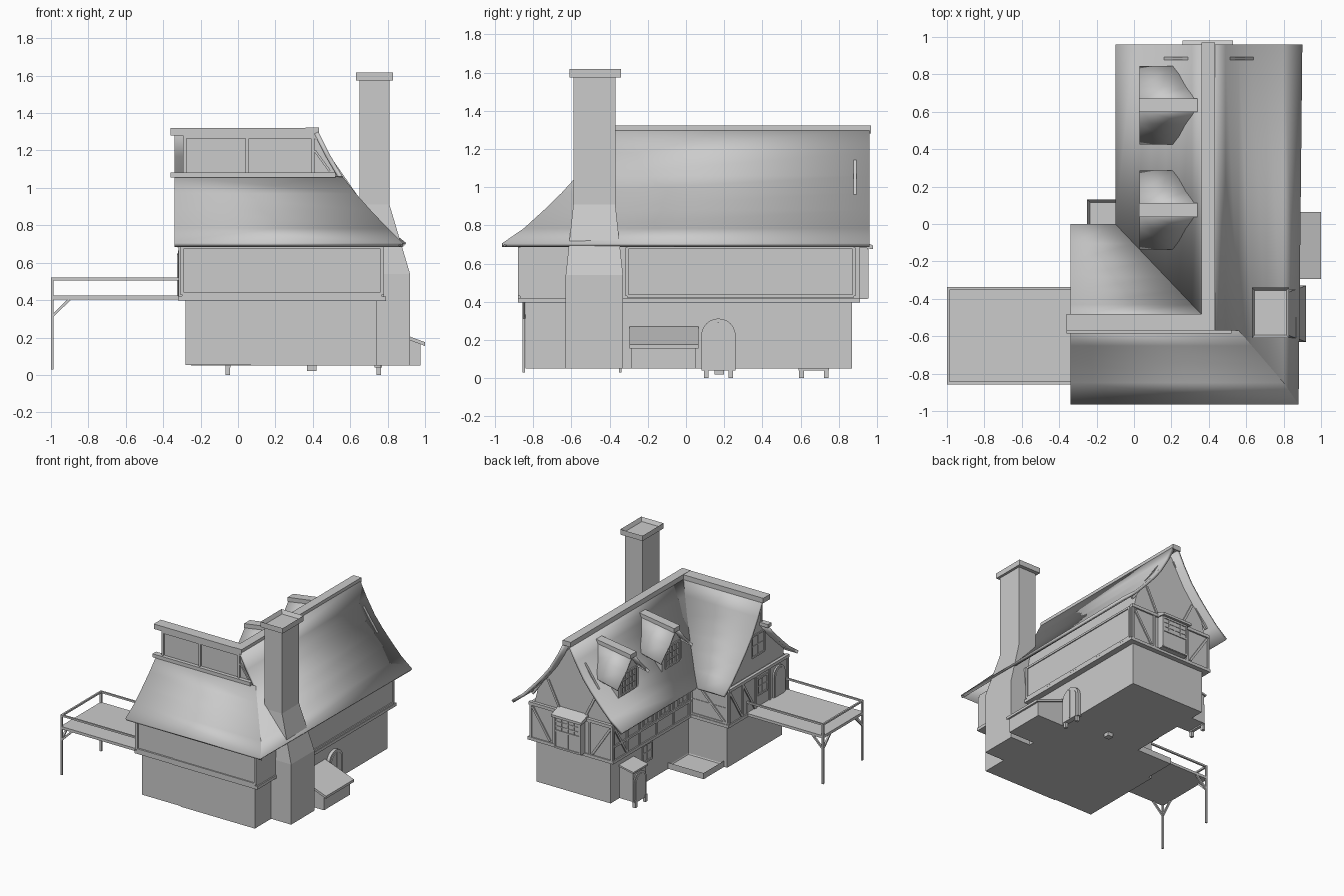
import bpy, bmesh, math
from mathutils import Vector

if "Cube" in bpy.data.objects:
    bpy.data.objects.remove(bpy.data.objects["Cube"], do_unlink=True)

grey = bpy.data.materials.new("plain_grey")
grey.use_nodes = True
grey.diffuse_color = (0.6, 0.6, 0.6, 1)
grey.node_tree.nodes["Principled BSDF"].inputs["Base Color"].default_value = (0.6, 0.6, 0.6, 1)


def finish(name, bm, recalc=True):
    if recalc:
        bmesh.ops.recalc_face_normals(bm, faces=bm.faces[:])
    mesh = bpy.data.meshes.new(name)
    bm.to_mesh(mesh)
    bm.free()
    mesh.materials.append(grey)
    ob = bpy.data.objects.new(name, mesh)
    bpy.context.collection.objects.link(ob)
    return ob


def prism(name, pts, axis, a, b):
    """Extrude a flat outline along an axis from a to b."""
    place = {"x": lambda u, v, t: (t, u, v), "y": lambda u, v, t: (u, t, v),
             "z": lambda u, v, t: (u, v, t)}[axis]
    bm = bmesh.new()
    lo = [bm.verts.new(place(u, v, a)) for u, v in pts]
    hi = [bm.verts.new(place(u, v, b)) for u, v in pts]
    bm.faces.new(lo)
    bm.faces.new(hi)
    for i in range(len(pts)):
        j = (i + 1) % len(pts)
        bm.faces.new((lo[i], lo[j], hi[j], hi[i]))
    return finish(name, bm)


def box(name, x0, x1, y0, y1, z0, z1):
    return prism(name, [(x0, y0), (x1, y0), (x1, y1), (x0, y1)], "z", z0, z1)


def tray(name, x0, x1, y0, y1, z0, z1, rim, depth):
    """Box with a sunken top."""
    ob = box(name, x0, x1, y0, y1, z0, z1)
    bm = bmesh.new()
    bm.from_mesh(ob.data)
    top = max(bm.faces, key=lambda f: f.calc_center_median().z)
    bmesh.ops.inset_individual(bm, faces=[top], thickness=rim)
    bmesh.ops.translate(bm, verts=top.verts[:], vec=(0, 0, -depth))
    bm.to_mesh(ob.data)
    bm.free()


def beam(name, p, q, w=0.018):
    """Square bar between two points."""
    p, q = Vector(p), Vector(q)
    bm = bmesh.new()
    bmesh.ops.create_cube(bm, size=1)
    bmesh.ops.scale(bm, verts=bm.verts, vec=(w, w, (q - p).length))
    ob = finish(name, bm)
    ob.rotation_mode = "QUATERNION"
    ob.rotation_quaternion = (q - p).to_track_quat("Z", "Y")
    ob.location = (p + q) / 2


def sheet(name, rows, thick=0.024):
    """Roof slope: each row is a left and right point, thickened downward."""
    bm = bmesh.new()
    vs = [[bm.verts.new(c) for c in row] for row in rows]
    for a, b in zip(vs, vs[1:]):
        bm.faces.new((a[0], a[1], b[1], b[0]))
    bm.normal_update()
    for f in bm.faces:
        if f.normal.z < 0:
            f.normal_flip()
    ob = finish(name, bm, False)
    mod = ob.modifiers.new("thickness", "SOLIDIFY")
    mod.thickness = thick
    mod.offset = -1
    bpy.ops.object.select_all(action="DESELECT")
    ob.select_set(True)
    bpy.context.view_layer.objects.active = ob
    bpy.ops.object.shade_smooth_by_angle(angle=math.radians(30))


def wall(axis, pos):
    return (lambda u, z: (pos, u, z)) if axis == "x" else (lambda u, z: (u, pos, z))


def window(name, on, u0, u1, z0, z1, cols, rows, w=0.014):
    for i in range(cols + 1):
        u = u0 + (u1 - u0) * i / cols
        beam(name + "_upright", on(u, z0), on(u, z1), w if i in (0, cols) else w * .6)
    for i in range(rows + 1):
        z = z0 + (z1 - z0) * i / rows
        beam(name + "_crossbar", on(u0, z), on(u1, z), w if i in (0, rows) else w * .6)


# Lower storey and overhanging upper storey
box("lower_main_walls", 0.07, 0.74, -0.84, 0.87, 0.05, 0.41)
box("lower_wing_walls", -0.28, 0.72, -0.835, -0.13, 0.052, 0.41)
box("upper_main_walls", 0.03, 0.78, -0.87, 0.90, 0.41, 0.70)
box("upper_wing_walls", -0.31, 0.76, -0.865, -0.10, 0.412, 0.70)
box("main_floor_beam", 0.02, 0.79, -0.88, 0.91, 0.395, 0.42)
box("wing_floor_beam", -0.32, 0.77, -0.878, -0.09, 0.397, 0.422)
box("floor_block", 0.37, 0.42, 0.15, 0.20, 0.02, 0.06)

# Roof: offset from the ridge and height, ridge lines at RX and RY
RX, RY = 0.40, -0.525
slope = [(0.03, 1.30), (0.09, 1.18), (0.16, 1.06), (0.23, 0.97), (0.31, 0.88), (0.40, 0.785), (0.50, 0.705)]


def hip(d):
    return -0.57 - max(0, d - 0.16) * 1.16


def valley(d):
    return RY + d * 1.05


sheet("east_roof", [((RX + d, 0.96, z), (RX + d - max(0, d - .4) * .2, hip(d), z)) for d, z in slope])
sheet("west_roof", [((RX - d, 0.96, z), (RX - d, valley(d), z)) for d, z in slope])
sheet("wing_back_roof", [((-0.34, valley(d), z), (RX - d, valley(d), z)) for d, z in slope])
sheet("front_roof", [((-0.34, hip(d), z), (RX + d - max(0, d - .4) * .2, hip(d), z)) for d, z in slope[2:]])
box("main_ridge_cap", 0.36, 0.432, -0.57, 0.97, 1.282, 1.322)
box("wing_ridge_cap", -0.36, 0.43, -0.57, -0.48, 1.28, 1.32)

# Gable bodies under the roof
low = [(d, z - 0.04) for d, z in slope if d < 0.36]
prism("main_gable", [(RX - .35, .68), (RX + .35, .68)] + [(RX + d, z) for d, z in low[::-1]]
      + [(RX - d, z) for d, z in low], "y", -0.552, 0.885)
prism("wing_gable", [(-.85, .68), (-.12, .68)] + [(valley(d), z) for d, z in low[::-1]]
      + [(-.555, 1.27), (-.555, 1.04), (-.85, .75)], "x", -0.285, 0.40)

# High window strip above the front roof
strip = wall("y", -0.558)
box("strip_sill", -0.36, 0.52, -0.585, -0.54, 1.055, 1.083)
beam("strip_head", strip(-.28, 1.272), strip(.42, 1.272))
for x in (-0.285, 0.05, 0.40):
    beam("strip_post", strip(x, 1.07), strip(x, 1.28))
beam("strip_rake", strip(.43, 1.26), strip(.54, 1.07))
beam("strip_inner_rake", strip(.41, 1.20), strip(.49, 1.09), 0.012)

# Dormers on the west slope
for y in (0.075, 0.635):
    prism("dormer_body", [(y - .13, .80), (y + .13, .80), (y + .13, 1.02), (y + .03, 1.14),
                          (y - .03, 1.14), (y - .13, 1.02)], "x", 0.075, 0.30)
    for s in (-1, 1):
        sheet("dormer_roof", [((.03, y + s * .02, 1.175), (.345, y + s * .02, 1.225)),
                              ((.03, y + s * .10, 1.08), (.29, y + s * .10, 1.125)),
                              ((.03, y + s * .21, .975), (.22, y + s * .21, 1.02))], 0.02)
    prism("dormer_ridge_cap", [(.028, 1.16), (.37, 1.215), (.37, 1.245), (.028, 1.195)], "y", y - .037, y + .037)
    window("dormer_window", wall("x", 0.072), y - .09, y + .09, 0.88, 1.04, 4, 3)

# Chimney shaft with flared base
bm = bmesh.new()
rings = []
for z, x1, y0, y1 in ((.05, .92, -.63, -.33), (.54, .92, -.63, -.33), (.91, .81, -.59, -.37), (1.58, .81, -.59, -.37)):
    rings.append([bm.verts.new(c) for c in ((.65, y0, z), (x1, y0, z), (x1, y1, z), (.65, y1, z))])
for a, b in zip(rings, rings[1:]):
    for i in range(4):
        bm.faces.new((a[i], a[(i + 1) % 4], b[(i + 1) % 4], b[i]))
bm.faces.new(rings[0])
bm.faces.new(rings[-1])
finish("chimney", bm)
tray("chimney_cap", .63, .83, -.61, -.34, 1.575, 1.618, 0.022, 0.03)

# Timber framing: front panel and east ledge
front, east, back = wall("y", -0.87), wall("x", 0.78), wall("y", 0.90)
window("front_panel", front, -0.30, 0.77, 0.43, 0.685, 1, 1, 0.02)
window("east_panel", east, -0.31, 0.88, 0.43, 0.685, 1, 1, 0.016)
# Back gable timbers, braces mirrored about the ridge
for s in (-1, 1):
    beam("corner_post", back(RX + s * .365, .42), back(RX + s * .365, .69))
    beam("window_post", back(RX + s * .16, .42), back(RX + s * .16, .69))
    beam("wall_brace", back(RX + s * .19, .43), back(RX + s * .35, .67))
    gable = wall("y", 0.885)
    beam("gable_brace", gable(RX + s * .12, .72), gable(RX + s * .22, .92))
    beam("gable_rafter", gable(RX + s * .36, .77), gable(RX + s * .04, 1.23))
beam("back_tie", back(.03, .695), back(.78, .695), 0.025)
# West wall of the main wing: posts, rails and windows
side = wall("x", 0.03)
for y in (-0.08, 0.12, 0.34, 0.56, 0.72, 0.89):
    beam("side_post", side(y, .42), side(y, .69))
for z in (0.53, 0.685):
    beam("side_rail", side(-.1, z), side(.9, z))
beam("side_brace", side(.73, .43), side(.88, .67))
for y in (0.0, 0.23, 0.45):
    window("side_window", side, y - .06, y + .06, .55, .66, 2, 2)
window("lower_side_window", wall("x", 0.07), .34, .46, .22, .36, 2, 2)
# Wing gable timbers, deck door and windows
end = wall("x", -0.31)
for y in (-0.86, -0.63, -0.45, -0.28, -0.11):
    beam("end_post", end(y, .42), end(y, .69))
beam("end_tie", end(-.87, .695), end(-.10, .695), 0.025)
beam("end_brace", end(-.27, .43), end(-.12, .67))
beam("end_brace", end(-.44, .43), end(-.29, .67))
window("end_window", end, -.60, -.48, .52, .65, 2, 2)
window("gable_window", wall("x", -0.285), -.60, -.44, .83, 1.0, 2, 2)
wing_back = wall("y", -0.10)
beam("wing_rail", wing_back(-.31, .685), wing_back(.03, .685))
beam("wing_brace", wing_back(-.29, .43), wing_back(-.05, .67))
window("wing_frame", wing_back, -.30, .02, .43, .67, 1, 2)

# Bay window on the back gable
box("bay_window", .28, .52, .88, .95, .415, .69)
window("bay_glazing", wall("y", 0.95), .287, .513, .56, .67, 4, 3)
window("bay_panels", wall("y", 0.95), .287, .513, .425, .56, 2, 1)
prism("bay_hood", [(.88, .73), (.98, .695), (.98, .675), (.88, .69)], "x", .26, .53)


# Arched doors
def arch(name, y, half, spring, x0, x1, z0=0.04):
    pts = [(y - half, z0), (y + half, z0)]
    pts += [(y + half * math.cos(a), spring + half * math.sin(a))
            for a in [math.pi * i / 12 for i in range(13)]]
    prism(name, pts, "x", x0, x1)


arch("east_door_surround", 0.17, 0.09, 0.222, 0.73, 0.765)
arch("east_door", 0.17, 0.07, 0.222, 0.73, 0.771)
beam("east_door_seam", (.772, .17, .05), (.772, .17, .29), 0.008)
prism("side_porch", [(-.05, .05), (.08, .05), (.08, .31), (-.05, .285)], "y", 0.585, 0.755)
prism("porch_lid", [(-.062, .283), (.08, .312), (.08, .325), (-.062, .297)], "y", 0.575, 0.765)
arch("porch_door_surround", 0.67, 0.08, 0.195, -0.058, -0.04)
arch("porch_door", 0.67, 0.062, 0.195, -0.064, -0.04)
for x, ys in ((.752, (.105, .235)), (-.055, (.605, .735))):
    for y in ys:
        box("door_foot", x - .012, x + .012, y - .012, y + .012, 0, 0.06)

# Cellar hatch beside the chimney
prism("hatch_base", [(.72, .05), (.975, .05), (.975, .17), (.72, .26)], "y", -.285, .05)
prism("hatch_lid", [(.73, .255), (1.0, .155), (1.0, .175), (.73, .275)], "y", -.295, .065)

# Garden tray in the inner corner
tray("garden_tray", -.25, .08, -.14, .13, .05, .10, 0.02, 0.03)

# Deck with rails, posts and braces
box("deck_floor", -1.0, -.30, -.857, -.338, .403, .425)
for y, s in ((-.85, 1), (-.345, -1)):
    beam("deck_post", (-.993, y, .03), (-.993, y, .52), 0.014)
    beam("house_post", (-.307, y, .42), (-.307, y, .52), 0.014)
    beam("deck_rail", (-1.0, y, .513), (-.30, y, .513), 0.014)
    beam("deck_brace", (-.993, y, .315), (-.90, y, .405), 0.014)
    beam("deck_cross_brace", (-.993, y, .315), (-.993, y + s * .09, .405), 0.014)
beam("deck_end_rail", (-.993, -.857, .513), (-.993, -.338, .513), 0.014)
# Door from the wing onto the deck
arch("deck_door_surround", -0.745, 0.075, 0.59, -0.322, -0.30, 0.42)
arch("deck_door", -0.745, 0.058, 0.59, -0.327, -0.30, 0.42)
